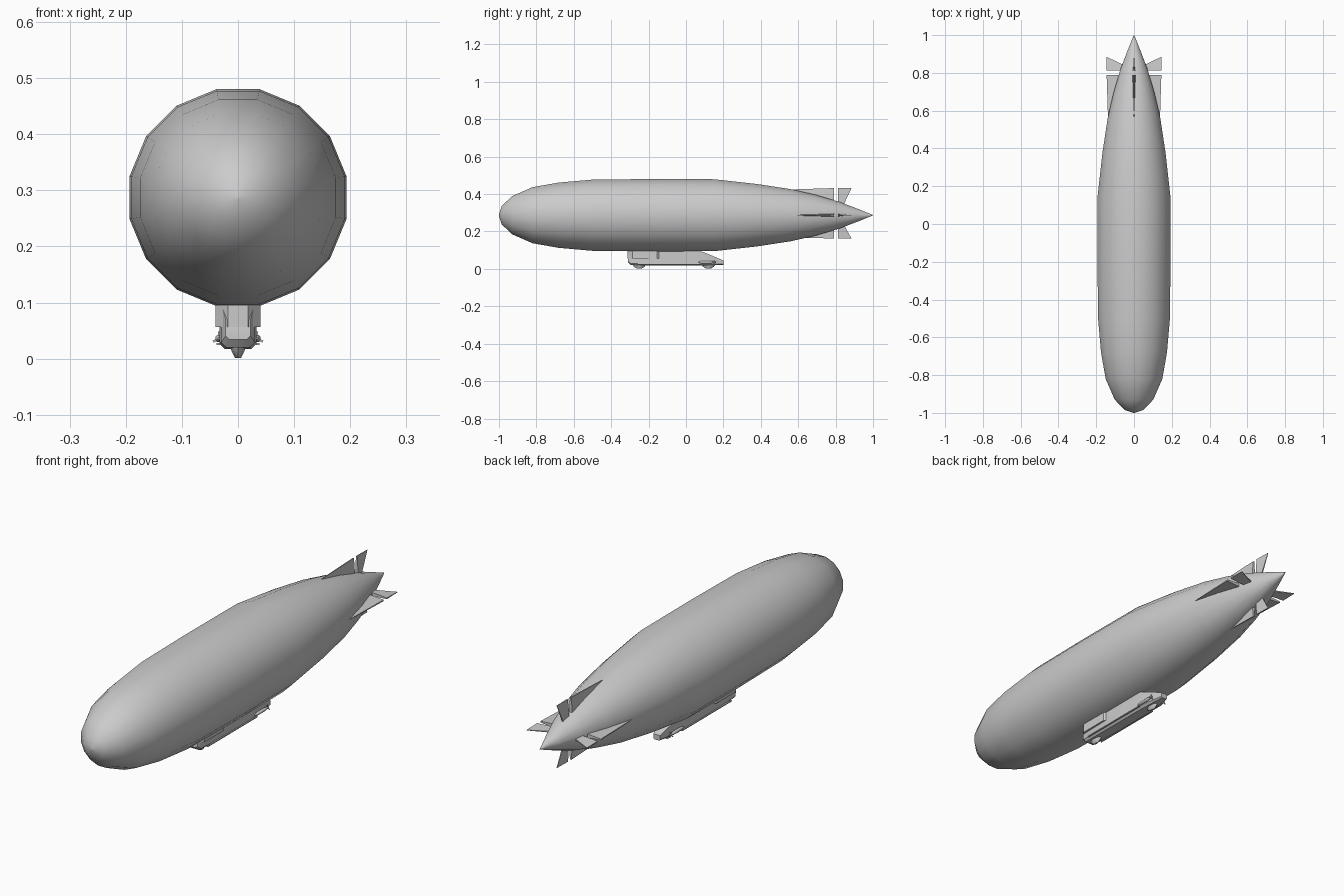
import bpy, bmesh, math
from mathutils import Matrix

if "Cube" in bpy.data.objects:
    bpy.data.objects.remove(bpy.data.objects["Cube"])

CZ = 0.287  # height of the hull axis


def make(name, verts, faces, smooth=None):
    me = bpy.data.meshes.new(name)
    me.from_pydata(verts, [], faces)
    bm = bmesh.new()
    bm.from_mesh(me)
    bmesh.ops.recalc_face_normals(bm, faces=bm.faces)
    bm.to_mesh(me)
    bm.free()
    ob = bpy.data.objects.new(name, me)
    bpy.context.collection.objects.link(ob)
    if smooth:
        bpy.ops.object.select_all(action='DESELECT')
        ob.select_set(True)
        bpy.context.view_layer.objects.active = ob
        bpy.ops.object.shade_smooth_by_angle(angle=math.radians(smooth))
    return ob


def loft(name, rings, smooth=None):
    # Skin equal-length rings and cap both ends
    n = len(rings[0])
    verts = [p for r in rings for p in r]
    faces = [(i * n + j, i * n + (j + 1) % n, (i + 1) * n + (j + 1) % n, (i + 1) * n + j)
             for i in range(len(rings) - 1) for j in range(n)]
    faces += [tuple(range(n)), tuple(range(len(verts) - n, len(verts)))]
    return make(name, verts, faces, smooth)


def spindle(name, centre, profile, sides, smooth=50):
    # Round body along y from (y, radius) pairs
    x, y0, z = centre
    return loft(name, [[(x + r * math.cos(2 * math.pi * (k + .5) / sides), y0 + y,
                         z + r * math.sin(2 * math.pi * (k + .5) / sides))
                        for k in range(sides)] for y, r in profile], smooth)


# Envelope
spindle("envelope", (0, 0, CZ),
        [(-1, .004), (-.985, .05), (-.93, .104), (-.82, .153), (-.68, .178), (-.5, .194),
         (-.2, .197), (.15, .196), (.38, .17), (.56, .142), (.69, .112), (.82, .073),
         (.92, .034), (1, .001)], 16, 60)

# Tail fins with separate control surfaces: (y, radius, half thickness)
FIN = [(.54, .137, .001), (.79, .145, .003), (.79, .04, .011), (.6, .04, .006)]
FLAP = [(.812, .145, .003), (.885, .145, .001), (.84, .05, .003), (.812, .03, .010)]


def blade(name, outline, angle, span):
    rot = Matrix.Rotation(angle, 4, 'Y')
    rings = []
    for s in (-1, 1):
        ring = []
        for y, r, t in outline:
            p = rot @ Matrix.Translation((s * t, y, r * span)).to_translation()
            ring.append((p.x, p.y, p.z + CZ))
        rings.append(ring)
    return loft(name, rings)


for label, angle, span in (("top", 0, 1), ("right", 90, 1), ("bottom", 180, .86), ("left", 270, 1)):
    blade(label + "_fin", FIN, math.radians(angle), span)
    blade(label + "_flap", FLAP, math.radians(angle), span)


# Gondola body: (y, half width, bottom, top)
def section(y, w, b, t):
    c = min(w, t - b) * .3
    return [(-w, y, t), (-w, y, b + c), (-w + c, y, b), (w - c, y, b), (w, y, b + c), (w, y, t)]


loft("gondola", [section(*s) for s in
                 [(-.31, .022, .034, .07), (-.295, .03, .02, .1), (-.15, .033, .017, .1),
                  (.07, .033, .017, .098), (.13, .028, .018, .075), (.2, .016, .022, .045)]], 35)

# Wider forward cabin with chamfered corners
cabin = [(-.018, -.312), (.018, -.312), (.04, -.285), (.04, -.155),
         (.033, -.145), (-.033, -.145), (-.04, -.155), (-.04, -.285)]
loft("cabin", [[(x, y, z) for x, y in cabin] for z in (.056, .105)])

# Landing bumpers under the gondola
for label, y in (("front", -.25), ("rear", .12)):
    loft(label + "_bumper", [[(w * math.cos(k * math.pi / 4), y + l * math.sin(k * math.pi / 4), z)
                              for k in range(8)]
                             for z, w, l in ((.022, .014, .034), (.012, .011, .03), (0.001, .005, .012))], 40)

# Side engines, propellers and rails
for label, s in (("left", -1), ("right", 1)):
    spindle(label + "_engine", (s * .034, .115, .036),
            [(-.05, .002), (-.035, .007), (.02, .007), (.045, .003)], 8)
    for k in range(3):
        a = math.radians(90 + 120 * k)
        d, n = (math.cos(a), math.sin(a)), (-math.sin(a), math.cos(a))
        loft(f"{label}_propeller_{k + 1}",
             [[(s * .034 + d[0] * r + n[0] * w, y, .036 + d[1] * r + n[1] * w)
               for r, w in ((.001, -.002), (.012, -.002), (.012, .002), (.001, .002))]
              for y in (.152, .154)])
    loft(label + "_rail", [[(s * .032, y, .024), (s * .038, y, .024),
                            (s * .038, y, .028), (s * .032, y, .028)] for y in (-.26, .08)])
